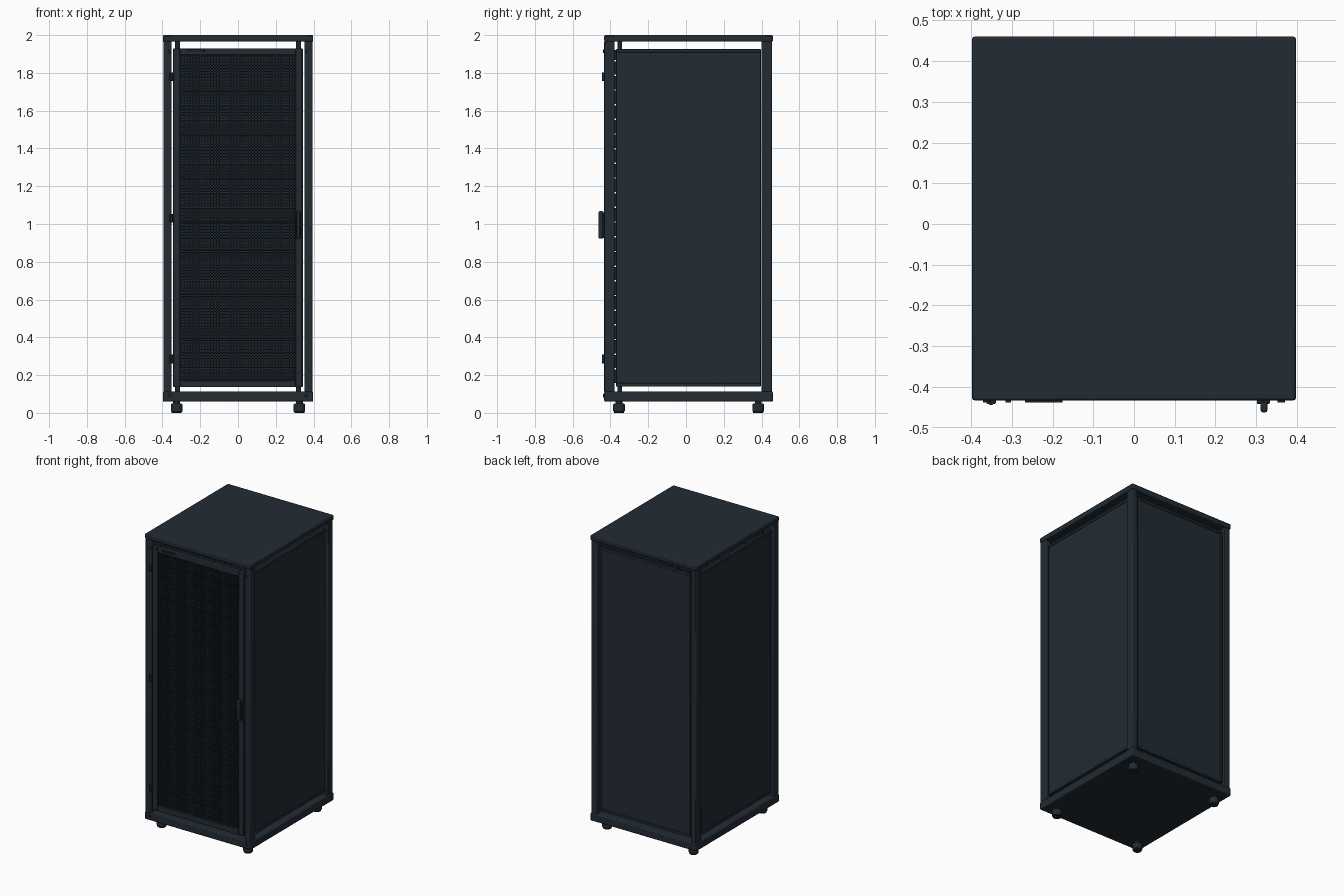
import bpy, bmesh
from mathutils import Matrix, Vector

cube = bpy.data.objects.get("Cube")
if cube:
    bpy.data.objects.remove(cube)


def material(name, rgb):
    mat = bpy.data.materials.new(name)
    mat.use_nodes = True
    mat.diffuse_color = (*rgb, 1)
    mat.node_tree.nodes["Principled BSDF"].inputs["Base Color"].default_value = (*rgb, 1)
    return mat


steel = material("slate steel", (0.016, 0.025, 0.034))
dark = material("dark slate", (0.011, 0.017, 0.023))


def finish(name, bm, mat, bevel=0):
    mesh = bpy.data.meshes.new(name)
    bm.to_mesh(mesh)
    bm.free()
    mesh.materials.append(mat)
    obj = bpy.data.objects.new(name, mesh)
    bpy.context.collection.objects.link(obj)
    if bevel:
        mod = obj.modifiers.new("soft edges", "BEVEL")
        mod.width = bevel
        mod.segments = 2
        mod.limit_method = "ANGLE"
    return obj


def boxes(name, spans, mat=steel, bevel=0):
    """One object from boxes given as (x0, x1, y0, y1, z0, z1)."""
    bm = bmesh.new()
    for x0, x1, y0, y1, z0, z1 in spans:
        centre = Vector((x0 + x1, y0 + y1, z0 + z1)) / 2
        size = Matrix.Diagonal((x1 - x0, y1 - y0, z1 - z0, 1))
        bmesh.ops.create_cube(bm, size=1, matrix=Matrix.Translation(centre) @ size)
    return finish(name, bm, mat, bevel)


def cylinders(name, places, radius, depth, mat=steel, bevel=0, along_y=False):
    bm = bmesh.new()
    turn = Matrix.Rotation(1.5708, 4, "X") if along_y else Matrix()
    for place in places:
        bmesh.ops.create_cone(bm, cap_ends=True, segments=20, radius1=radius, radius2=radius,
                              depth=depth, matrix=Matrix.Translation(place) @ turn)
    return finish(name, bm, mat, bevel)


def frame(x, y0, y1, z0, z1, w, h):
    """Four spans of a rectangular border; x is (left, right)."""
    a, b = x
    return [(a, a + w, y0, y1, z0, z1), (b - w, b, y0, y1, z0, z1),
            (a + w, b - w, y0, y1, z0, z0 + h), (a + w, b - w, y0, y1, z1 - h, z1)]


# Cabinet shell
boxes("top_plate", [(-0.398, 0.398, -0.433, 0.46, 1.965, 2)], bevel=0.006)
boxes("base_plate", [(-0.398, 0.398, -0.433, 0.46, 0.06, 0.113)], bevel=0.006)
for side, word in ((-1, "right"), (1, "left")):
    x0, x1 = sorted((side * 0.352, side * 0.394))
    boxes(f"front_{word}_post", [(x0, x1, -0.433, -0.378, 0.11, 1.968)], bevel=0.005)
    boxes(f"back_{word}_post", [(x0, x1, 0.4, 0.455, 0.11, 1.968)], bevel=0.005)
    x0, x1 = sorted((side * 0.362, side * 0.38))
    boxes(f"{word}_side_panel", [(x0, x1, -0.37, 0.396, 0.14, 1.925)], bevel=0.003)
    x0, x1 = sorted((side * 0.372, side * 0.385))
    boxes(f"{word}_panel_trim", [(x0, x1, -0.37, 0.396, z, z + 0.018)
                                 for z in (0.139, 1.908)], bevel=0.003)

# Back panel with edging
boxes("back_panel", [(-0.343, 0.343, 0.425, 0.442, 0.137, 1.928)], bevel=0.003)
boxes("back_panel_trim", frame((-0.343, 0.343), 0.435, 0.447, 0.136, 1.929, 0.018, 0.018),
      bevel=0.003)

# Round feet
corners = [(x, y) for x in (-0.325, 0.325) for y in (-0.355, 0.382)]
cylinders("feet", [(x, y, 0.027) for x, y in corners], 0.031, 0.044, bevel=0.006)
cylinders("foot_pads", [(x, y, 0.01) for x, y in corners], 0.026, 0.02, dark)
cylinders("foot_stems", [(x, y, 0.05) for x, y in corners], 0.018, 0.03)

# Door frame and woven mesh
boxes("door_frame", frame((-0.343, 0.34), -0.43, -0.402, 0.136, 1.93, 0.036, 0.036), bevel=0.004)
boxes("door_inner_lip", frame((-0.309, 0.306), -0.425, -0.407, 0.168, 1.898, 0.006, 0.006), dark)
pitch, wire = 0.0155, 0.0022
boxes("mesh_uprights", [(x - wire, x + wire, -0.419, -0.415, 0.17, 1.896)
                        for x in (-0.3 + pitch * i for i in range(40))])
boxes("mesh_crossbars", [(-0.307, 0.304, -0.416, -0.412, z - wire, z + wire)
                         for z in (0.18 + pitch * i for i in range(111))])

# Rack unit faces with narrow gaps between them, on two rails
step = 0.0777
units = [0.159 + step * i for i in range(23)]
boxes("rack_units", [(-0.315, 0.315, -0.386, -0.362, z, min(z + step - 0.007, 1.92))
                     for z in units], dark, 0.002)
boxes("rack_unit_ribs", [(-0.3, 0.3, -0.391, -0.385, z + 0.003, z + 0.01) for z in units], dark)
boxes("rack_rails", [(x - 0.014, x + 0.014, -0.362, -0.34, 0.113, 1.965)
                     for x in (-0.32, 0.32)], dark)

# Hinges, handle and small fittings
hinge_heights = (0.285, 1.03, 1.78)
boxes("door_hinges", [(-0.363, -0.339, -0.442, -0.42, z - 0.021, z + 0.021)
                      for z in hinge_heights], bevel=0.004)
cylinders("hinge_pins", [(-0.351, -0.438, z) for z in hinge_heights], 0.007, 0.046, dark)
boxes("handle_mount", [(0.302, 0.334, -0.442, -0.428, 0.925, 1.06)], dark, 0.003)
boxes("handle_grip", [(0.311, 0.328, -0.463, -0.438, 0.922, 1.068)], bevel=0.006)
boxes("name_plate", [(-0.268, -0.176, -0.439, -0.43, 1.914, 1.925)], dark, 0.001)
cylinders("indicator", [(-0.309, -0.434, 1.918)], 0.007, 0.008, dark, along_y=True)
cylinders("frame_bolts", [(x, -0.435, z) for x in (-0.362, 0.362) for z in (0.09, 1.915)],
          0.009, 0.008, dark, 0.001, along_y=True)

# Smooth rounded edges while keeping flat faces crisp
bpy.ops.object.select_all(action="DESELECT")
for obj in bpy.context.collection.objects:
    if obj.type == "MESH":
        obj.select_set(True)
        bpy.context.view_layer.objects.active = obj
bpy.ops.object.shade_smooth_by_angle()
